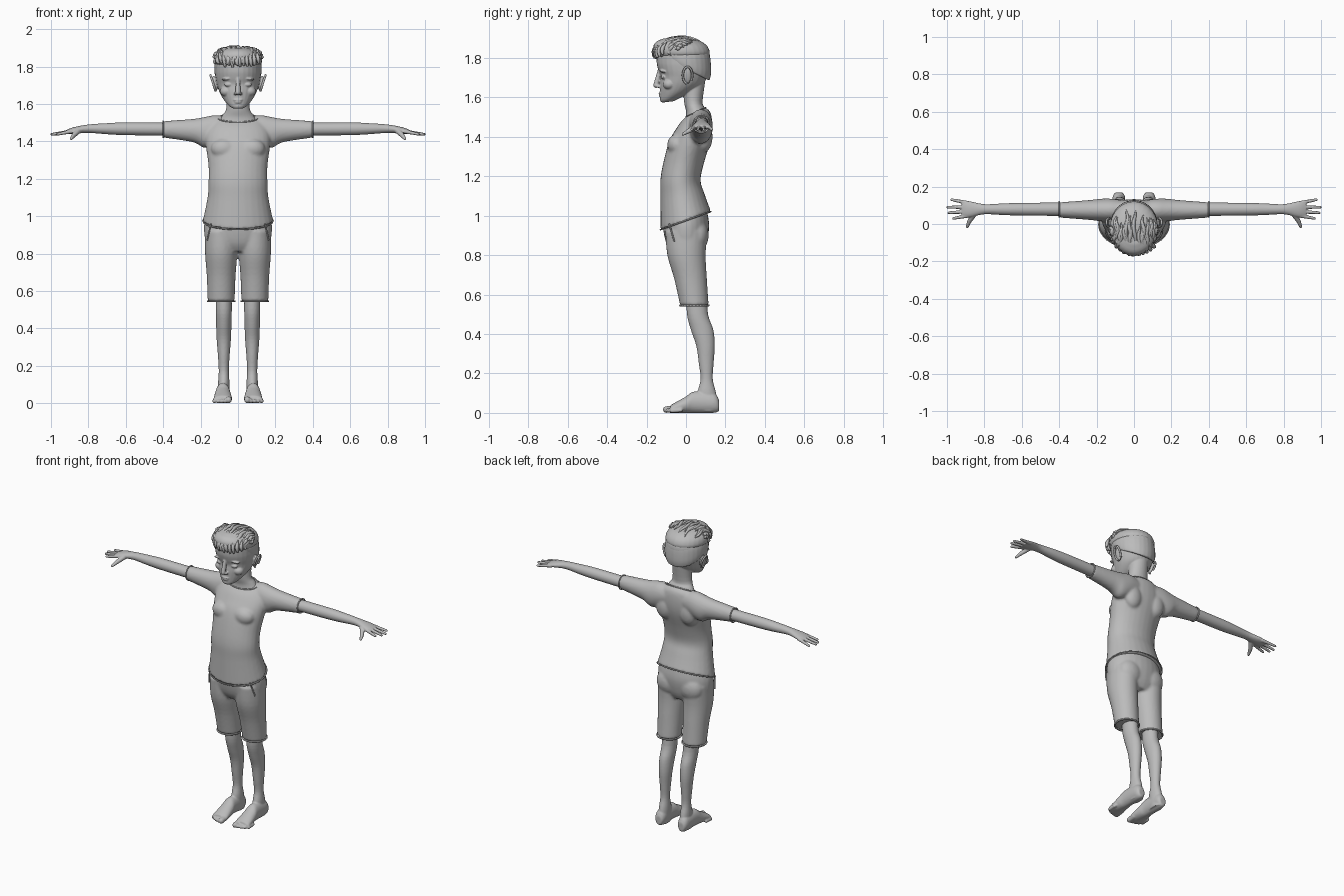
import bpy, bmesh, math, random
from mathutils import Matrix, Vector

random.seed(4)
cube = bpy.data.objects.get("Cube")
if cube:
    bpy.data.objects.remove(cube, do_unlink=True)

grey = bpy.data.materials.new("clay grey")
grey.use_nodes = True
grey.diffuse_color = (.5, .5, .5, 1)
grey.node_tree.nodes["Principled BSDF"].inputs["Base Color"].default_value = grey.diffuse_color


def ring_points(axis, ring, centre=0, count=28):
    """An oval across an axis: position, half width, low and high depth, optional slope."""
    position, half, low, high, slope = (*ring, 0)[:5]
    points = []
    for i in range(count):
        angle = math.tau * i / count
        side = centre + half * math.cos(angle)
        offset = (high - low) / 2 * math.sin(angle)
        depth = (low + high) / 2 + offset
        along = position + slope * offset
        orders = {"x": (along, side, depth), "y": (side, along, depth), "z": (side, depth, along)}
        points.append(orders[axis])
    return points


def spline_mix(before, start, end, after, u):
    """Smooth blend from start to end that passes through both."""
    leave, arrive = (end - before) / 2, (after - start) / 2
    ease = u * u * (3 - 2 * u)
    return start + (end - start) * ease + leave * u * (1 - u) ** 2 - arrive * u * u * (1 - u)


def loft(bm, axis, rings, centre=0, steps=4):
    """Skin a closed body smoothly through the rings."""
    rings = [(*ring, 0)[:5] for ring in rings]
    padded = [rings[0], *rings, rings[-1]]
    dense = []
    for i in range(len(rings) - 1):
        for step in range(steps):
            dense.append([spline_mix(*values, step / steps) for values in zip(*padded[i:i + 4])])
    dense.append(rings[-1])
    loops = [[bm.verts.new(p) for p in ring_points(axis, ring, centre)] for ring in dense]
    for lower, upper in zip(loops, loops[1:]):
        for i in range(len(lower)):
            bm.faces.new((lower[i - 1], lower[i], upper[i], upper[i - 1]))
    bm.faces.new(loops[0])
    bm.faces.new(loops[-1])


def blob(bm, centre, radii, tilt=0):
    matrix = (Matrix.Translation(centre) @ Matrix.Rotation(tilt, 4, "Y")
              @ Matrix.Diagonal((*radii, 1)))
    bmesh.ops.create_icosphere(bm, subdivisions=3, radius=1, matrix=matrix)


def capsule(bm, start, end, start_radius, end_radius):
    """A round-ended tapered rod between two points."""
    start, end = Vector(start), Vector(end)
    turn = (end - start).to_track_quat("Z", "Y").to_matrix().to_4x4()
    bmesh.ops.create_cone(bm, cap_ends=True, segments=16, radius1=start_radius,
                          radius2=end_radius, depth=(end - start).length,
                          matrix=Matrix.Translation((start + end) / 2) @ turn)
    blob(bm, start, [start_radius] * 3)
    blob(bm, end, [end_radius] * 3)


def mirror(bm):
    """Copy everything made so far to the other side."""
    copy = bmesh.ops.duplicate(bm, geom=bm.verts[:] + bm.edges[:] + bm.faces[:])
    for item in copy["geom"]:
        if isinstance(item, bmesh.types.BMVert):
            item.co.x *= -1


def build(name, bm, voxel, smoothing):
    """Fuse the overlapping bodies into one smooth skin."""
    bmesh.ops.recalc_face_normals(bm, faces=bm.faces)
    mesh = bpy.data.meshes.new(name)
    bm.to_mesh(mesh)
    bm.free()
    mesh.materials.append(grey)
    body = bpy.data.objects.new(name, mesh)
    bpy.context.collection.objects.link(body)
    fuse = body.modifiers.new("fuse", "REMESH")
    fuse.mode = "VOXEL"
    fuse.voxel_size = voxel
    fuse.use_smooth_shade = True
    soften = body.modifiers.new("soften", "SMOOTH")
    soften.factor = .5
    soften.iterations = smoothing


def tubes(name, paths, radius, closed=False, taper=False):
    """Round cords along paths, used for seams, rims and hair."""
    curve = bpy.data.curves.new(name, "CURVE")
    curve.dimensions = "3D"
    curve.bevel_depth = radius
    curve.bevel_resolution = 1
    curve.use_fill_caps = True
    for path in paths:
        spline = curve.splines.new("POLY")
        spline.points.add(len(path) - 1)
        spline.use_cyclic_u = closed
        spline.use_smooth = True
        for i, (point, place) in enumerate(zip(spline.points, path)):
            point.co = (*place, 1)
            if taper:
                point.radius = .15 + math.sin(math.pi * i / len(path))
    curve.materials.append(grey)
    bpy.context.collection.objects.link(bpy.data.objects.new(name, curve))


def both_sides(path):
    return [path, [(-x, y, z) for x, y, z in path]]


# Shirt: sleeves, chest and shoulder blades, then the trunk
hem = (.975, .188, -.13, .127, .36)
collar = (1.525, .107, 0, .1, .45)
cuff = (.4, .041, 1.42, 1.508)
bm = bmesh.new()
loft(bm, "x", [(.05, .05, 1.41, 1.53), (.12, .06, 1.38, 1.54), (.18, .06, 1.365, 1.53),
               (.24, .053, 1.395, 1.52), cuff], centre=.075)
blob(bm, (.075, -.045, 1.36), (.07, .05, .055))
blob(bm, (.085, .09, 1.4), (.06, .045, .08))
mirror(bm)
loft(bm, "z", [hem, (1.1, .163, -.13, .094, .1), (1.18, .158, -.13, .074),
               (1.27, .158, -.115, .092), (1.38, .172, -.085, .125),
               (1.45, .17, -.05, .133, .1), (1.5, .14, -.025, .125, .3), collar])
build("shirt", bm, .008, 5)
tubes("shirt_cuffs", both_sides(ring_points("x", cuff, .078)), .004, closed=True)
tubes("shirt_edges", [ring_points("z", collar), ring_points("z", hem)], .004, closed=True)

# Shorts: two legs and seat, then the hips
leg_hem = (.545, .072, -.03, .115)
bm = bmesh.new()
loft(bm, "z", [leg_hem, (.68, .077, -.06, .106), (.8, .086, -.095, .1),
               (.92, .086, -.105, .108)], centre=.09)
blob(bm, (.08, .06, .9), (.08, .055, .08))
mirror(bm)
loft(bm, "z", [(.81, .13, -.07, .08), (.86, .172, -.1, .104),
               (.95, .182, -.118, .118), (1.03, .165, -.11, .105)])
build("shorts", bm, .008, 4)
tubes("shorts_hems", both_sides(ring_points("z", leg_hem, .09)), .005, closed=True)
tubes("shorts_pockets", both_sides([(.145, -.085, .96), (.165, -.06, .87)]), .004)

# Arms with palm, fingers and thumb
bm = bmesh.new()
loft(bm, "x", [(.34, .036, 1.43, 1.5), (.6, .034, 1.433, 1.501), (.7, .031, 1.438, 1.497),
               (.8, .027, 1.445, 1.49), (.88, .043, 1.44, 1.475), (.92, .04, 1.44, 1.46)],
     centre=.079)
for i, (tip, reach) in enumerate([(.03, .965), (.06, .99), (.09, .996), (.13, .975)]):
    knuckle = (.89, .044 + .023 * i, 1.453)
    capsule(bm, knuckle, (reach, tip, 1.438), .011, .0075)
capsule(bm, (.85, .06, 1.46), (.88, .015, 1.43), .016, .012)
capsule(bm, (.88, .015, 1.43), (.892, -.015, 1.414), .012, .008)
mirror(bm)
build("arms", bm, .004, 2)

# Bare legs, feet and toes
bm = bmesh.new()
loft(bm, "z", [(.62, .042, 0, .105), (.5, .043, .005, .112), (.42, .041, .025, .139),
               (.34, .038, .052, .146), (.25, .031, .065, .14), (.17, .027, .074, .136),
               (.1, .031, .058, .153), (.01, .03, .06, .165)], centre=.076)
loft(bm, "y", [(.168, .02, .01, .065), (.14, .034, 0, .1), (.04, .038, 0, .108),
               (0, .044, 0, .083), (-.07, .05, 0, .044), (-.08, .044, 0, .035)], centre=.081)
for i in range(5):
    radius = .017 if i == 0 else .0125 - i / 2000
    x, tip = .05 + .019 * i, -.1 + .0018 * i * i
    capsule(bm, (x, tip + .045, radius * 1.3), (x, tip, radius), radius, radius)
mirror(bm)
build("legs_and_feet", bm, .005, 2)

# Head: paired face features, then skull, neck, nose and mouth
bm = bmesh.new()
blob(bm, (.05, -.113, 1.703), (.023, .014, .011))
blob(bm, (.052, -.113, 1.735), (.036, .02, .008), tilt=.15)
blob(bm, (.062, -.085, 1.667), (.034, .032, .028))
blob(bm, (.124, .005, 1.71), (.011, .023, .042), tilt=.2)
blob(bm, (.014, -.139, 1.656), (.009, .014, .008))
mirror(bm)
loft(bm, "z", [(1.45, .11, .02, .1), (1.5, .105, 0, .11, .2), (1.54, .082, 0, .094, .2),
               (1.58, .062, -.01, .084), (1.7, .06, -.02, .1)])
loft(bm, "z", [(1.577, .028, -.122, -.065, .12), (1.592, .05, -.13, -.025, .15),
               (1.625, .078, -.132, .04, .1), (1.665, .1, -.133, .085), (1.705, .113, -.13, .108),
               (1.74, .12, -.141, .12), (1.78, .123, -.149, .124), (1.83, .118, -.143, .116),
               (1.88, .07, -.1, .07)])
capsule(bm, (0, -.133, 1.74), (0, -.152, 1.662), .01, .014)
blob(bm, (0, -.126, 1.621), (.027, .014, .006))
blob(bm, (0, -.125, 1.609), (.021, .014, .007))
blob(bm, (0, -.117, 1.588), (.022, .015, .012))
build("head", bm, .004, 2)
rim = []
for i in range(16):
    angle = math.radians(20 * i - 80)
    rim.append((.134 + .014 * math.sin(angle), .008 - .024 * math.cos(angle),
                1.712 + .043 * math.sin(angle)))
tubes("ear_rims", both_sides(rim), .006)

# Short hair at the sides and back
bm = bmesh.new()
loft(bm, "z", [(1.745, .121, -.125, .119, -.5), (1.775, .127, -.14, .128, -.35),
               (1.82, .124, -.147, .122, -.1), (1.86, .1, -.125, .1)])
build("short_hair", bm, .006, 2)

# Fuller hair on top
bm = bmesh.new()
loft(bm, "z", [(1.81, .122, -.15, .115), (1.83, .129, -.162, .121), (1.86, .122, -.166, .108),
               (1.885, .096, -.148, .075), (1.9, .055, -.11, .02)])
build("top_hair", bm, .006, 2)

# Locks combed forward over the top
locks = []
for i in range(45):
    row, column = divmod(i, 15)
    spread = math.radians(11 * column - 77 + random.uniform(-4, 4))
    start = random.uniform(95, 150) - 25 * row
    sweep = random.uniform(60, 85)
    lock = []
    for k in range(9):
        lift = math.radians(max(start - sweep * k / 8, -10))
        lock.append((.123 * math.sin(spread) + .006 * math.sin(k + i),
                     -.022 - .143 * math.cos(spread) * math.cos(lift),
                     1.824 + .08 * math.sqrt(math.cos(spread)) * math.sin(lift)))
    locks.append(lock)

# Fringe tufts above the forehead
for i in range(11):
    x = .02 * i - .1
    y = -.158 * math.sqrt(1 - (x / .15) ** 2)
    drop = random.uniform(.06, .085)
    steps = [k / 7 for k in range(8)]
    locks.append([(x + .012 * t, y + .02 * (1 - t) - .012 * math.sin(math.pi * t), 1.88 - drop * t)
                  for t in steps])
tubes("hair_locks", locks, .01, taper=True)
